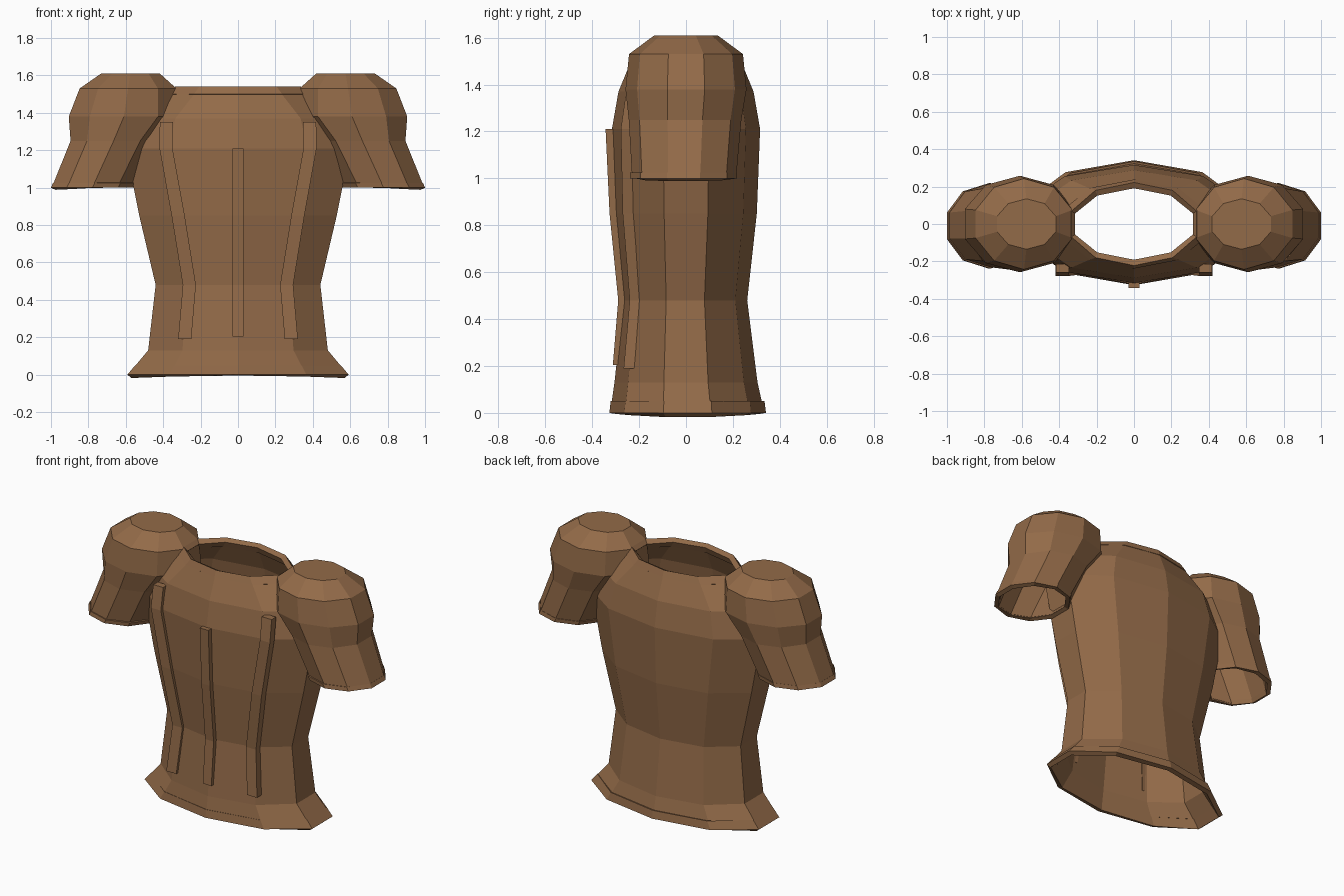
import bpy
from math import cos, sin, radians

if "Cube" in bpy.data.objects:
    bpy.data.objects.remove(bpy.data.objects["Cube"])

SIDES = 10
mat = bpy.data.materials.new("brown_leather")
mat.diffuse_color = (0.29, 0.145, 0.065, 1)
mat.use_nodes = True
mat.node_tree.nodes["Principled BSDF"].inputs["Base Color"].default_value = mat.diffuse_color


def make_object(name, verts, faces):
    mesh = bpy.data.meshes.new(name)
    mesh.from_pydata(verts, [], faces)
    mesh.materials.append(mat)
    ob = bpy.data.objects.new(name, mesh)
    bpy.context.collection.objects.link(ob)
    return ob


def loft(name, rings, thickness, cap=False):
    """Elliptical rings (cx, cy, z, rx, ry), bottom to top, thickened inward."""
    verts, faces = [], []
    for cx, cy, z, rx, ry in rings:
        for k in range(SIDES):
            a = radians(90 + 360 * k / SIDES)
            verts.append((cx + rx * cos(a), cy + ry * sin(a), z))
    for i in range(len(rings) - 1):
        for k in range(SIDES):
            a, b = i * SIDES + k, i * SIDES + (k + 1) % SIDES
            faces.append((a, b, b + SIDES, a + SIDES))
    if cap:
        top = (len(rings) - 1) * SIDES
        faces.append(tuple(range(top, top + SIDES)))
    ob = make_object(name, verts, faces)
    mod = ob.modifiers.new("thickness", 'SOLIDIFY')
    mod.thickness = thickness
    mod.offset = -1
    return ob


def strip(name, path, half_width, depth):
    """Raised seam along points (x, y, z); y is the front surface."""
    verts, faces = [], []
    for x, y, z in path:
        verts += [(x - half_width, y, z), (x + half_width, y, z),
                  (x + half_width, y + depth, z), (x - half_width, y + depth, z)]
    for i in range(len(path) - 1):
        for k in range(4):
            a, b = i * 4 + k, i * 4 + (k + 1) % 4
            faces.append((a, b, b + 4, a + 4))
    n = len(verts)
    faces += [(3, 2, 1, 0), (n - 4, n - 3, n - 2, n - 1)]
    return make_object(name, verts, faces)


# Torso shell
loft("torso", [
    (0, 0.005, 0.005, 0.615, 0.328),
    (0, 0, 0.13, 0.505, 0.305),
    (0, -0.003, 0.48, 0.463, 0.264),
    (0, 0, 0.85, 0.555, 0.302),
    (0, 0, 1.21, 0.63, 0.316),
    (0, 0, 1.37, 0.57, 0.288),
    (0, 0, 1.535, 0.352, 0.22),
], 0.025)

# Hem and neck bands
loft("hem_band", [(0, 0.007, 0, 0.622, 0.334),
                  (0, 0.007, 0.05, 0.578, 0.328)], 0.03)
loft("neck_band", [(0, 0, 1.50, 0.402, 0.238),
                   (0, 0, 1.54, 0.352, 0.222)], 0.034)

# Puffed sleeves with cuffs
for side, s in (("left", 1), ("right", -1)):
    loft(side + "_sleeve", [
        (s * 0.777, -0.008, 1.005, 0.228, 0.222),
        (s * 0.665, -0.004, 1.25, 0.242, 0.24),
        (s * 0.61, 0, 1.38, 0.31, 0.258),
        (s * 0.588, 0, 1.53, 0.272, 0.243),
        (s * 0.575, 0, 1.61, 0.165, 0.135),
    ], 0.022, cap=True)
    loft(side + "_cuff", [
        (s * 0.778, -0.01, 1.0, 0.234, 0.228),
        (s * 0.766, -0.01, 1.025, 0.234, 0.228),
    ], 0.028)
    # Side front seams
    strip(side + "_front_seam", [
        (s * 0.285, -0.266, 0.19), (s * 0.26, -0.24, 0.48),
        (s * 0.32, -0.27, 0.85), (s * 0.385, -0.278, 1.21),
        (s * 0.383, -0.258, 1.35)], 0.035, 0.045)

# Centre front seam
strip("centre_front_seam", [
    (0, -0.312, 0.205), (0, -0.289, 0.48),
    (0, -0.326, 0.85), (0, -0.343, 1.21)], 0.03, 0.04)
